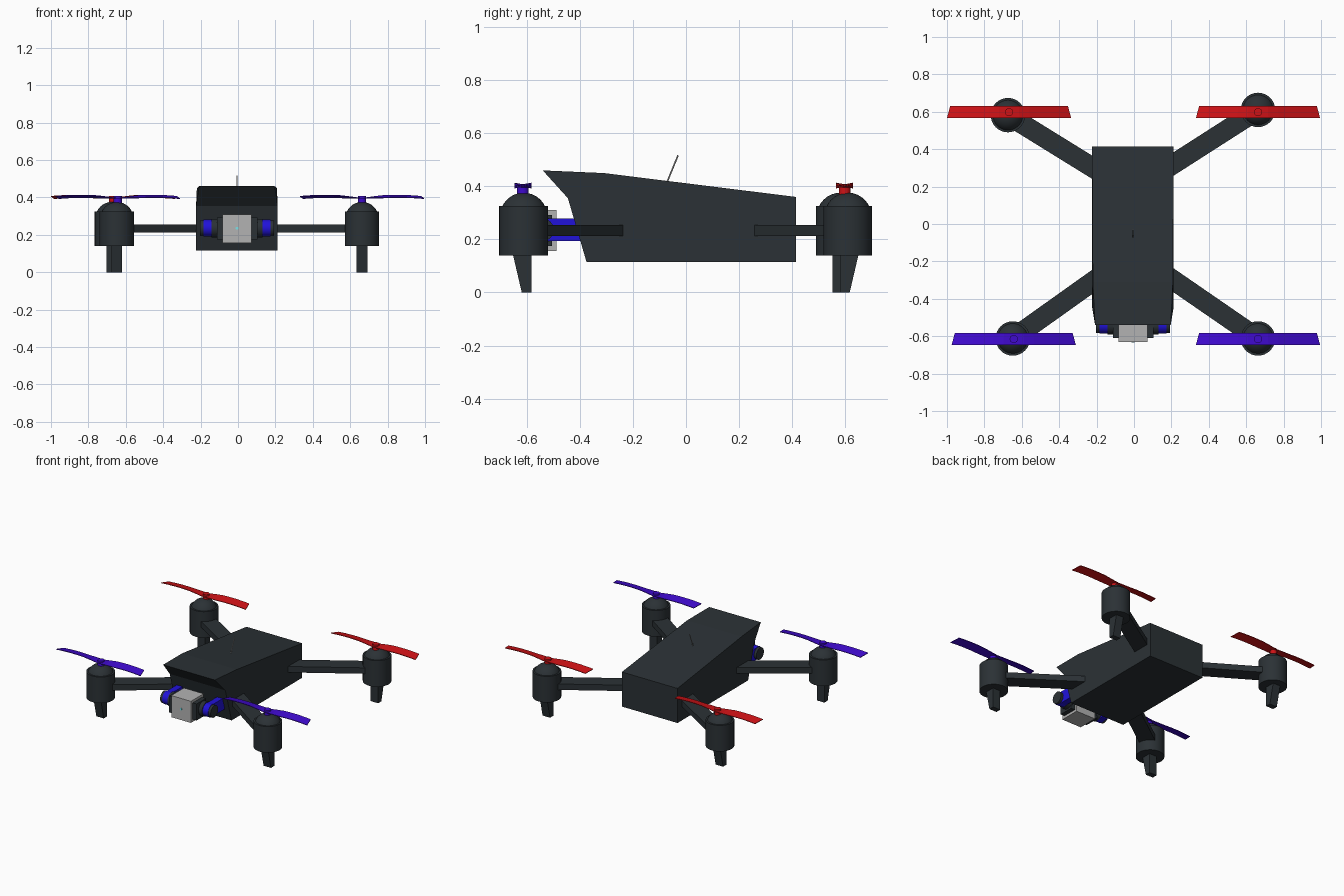
import bpy, bmesh, math
from mathutils import Vector, Matrix

if "Cube" in bpy.data.objects:
    bpy.data.objects.remove(bpy.data.objects["Cube"])


def material(name, rgb):
    m = bpy.data.materials.new(name)
    m.diffuse_color = (*rgb, 1)
    m.use_nodes = True
    m.node_tree.nodes["Principled BSDF"].inputs["Base Color"].default_value = m.diffuse_color
    return m


SLATE = material("slate", (0.024, 0.031, 0.036))
RED = material("red", (0.62, 0.006, 0.008))
VIOLET = material("violet", (0.05, 0.003, 0.62))
BLUE = material("blue", (0.015, 0.006, 0.7))
GREY = material("light_grey", (0.45, 0.45, 0.45))
CYAN = material("cyan", (0.2, 0.75, 0.8))


def finish(name, bm, mat, smooth=False):
    bmesh.ops.recalc_face_normals(bm, faces=bm.faces)
    me = bpy.data.meshes.new(name)
    bm.to_mesh(me)
    bm.free()
    ob = bpy.data.objects.new(name, me)
    bpy.context.collection.objects.link(ob)
    me.materials.append(mat)
    if smooth:
        bpy.ops.object.select_all(action='DESELECT')
        ob.select_set(True)
        bpy.context.view_layer.objects.active = ob
        bpy.ops.object.shade_smooth_by_angle(angle=math.radians(35))
    return ob


def loft(name, rings, mat):
    """Skin consecutive rings of points and cap both ends."""
    bm = bmesh.new()
    vs = [[bm.verts.new(p) for p in r] for r in rings]
    n = len(vs[0])
    for a, b in zip(vs, vs[1:]):
        for i in range(n):
            j = (i + 1) % n
            bm.faces.new((a[i], a[j], b[j], b[i]))
    bm.faces.new(vs[0])
    bm.faces.new(vs[-1])
    return finish(name, bm, mat)


def box(name, lo, hi, mat):
    rings = [[(lo[0], lo[1], z), (hi[0], lo[1], z), (hi[0], hi[1], z), (lo[0], hi[1], z)]
             for z in (lo[2], hi[2])]
    return loft(name, rings, mat)


def rod(name, a, b, r, mat, sides=32):
    a, b = Vector(a), Vector(b)
    d = b - a
    mx = Matrix.Translation((a + b) / 2) @ d.to_track_quat('Z', 'Y').to_matrix().to_4x4()
    bm = bmesh.new()
    bmesh.ops.create_cone(bm, cap_ends=True, segments=sides, radius1=r, radius2=r,
                          depth=d.length, matrix=mx)
    return finish(name, bm, mat, True)


# Body: side profile (y, z, half width), with a narrower overhanging front lip
CX = -0.006
profile = [(-0.54, 0.46, 0.202), (-0.31, 0.45, 0.214), (0.415, 0.36, 0.218),
           (0.415, 0.115, 0.218), (-0.375, 0.115, 0.218), (-0.445, 0.355, 0.218)]
loft("body", [[(CX + s * w, y, z) for y, z, w in profile] for s in (-1, 1)], SLATE)

# Antenna
rod("antenna", (CX, -0.08, 0.395), (CX, -0.03, 0.517), 0.003, GREY, 8)


def propeller(name, cx, cy, mat):
    """Two slightly arched, oppositely pitched blades."""
    rings = []
    for i in range(-6, 7):
        t = i / 6
        z = 0.395 + 0.011 * math.sin(abs(t) * math.pi * 0.85)
        tilt = 0.006 * max(-1, min(1, 3 * t))
        f, b = cx + 0.332 * t, cx + 0.315 * t
        rings.append([(f, cy - 0.032, z - tilt - 0.002), (b, cy + 0.032, z + tilt - 0.002),
                      (b, cy + 0.032, z + tilt + 0.002), (f, cy - 0.032, z - tilt + 0.002)])
    loft(name, rings, mat)


# Four corners: label, pod x, pod y, arm root y, propeller x, propeller y, colour
corners = [("front_right", 0.663, -0.612, -0.30, 0.663, -0.615, VIOLET),
           ("front_left", -0.648, -0.612, -0.30, -0.643, -0.615, VIOLET),
           ("rear_right", 0.663, 0.61, 0.32, 0.663, 0.598, RED),
           ("rear_left", -0.674, 0.582, 0.295, -0.668, 0.598, RED)]
for label, x, y, root, px, py, col in corners:
    sx, sy = math.copysign(1, x), math.copysign(1, y)
    # Arm
    tip = Vector((x, y, 0.234))
    base = Vector((sx * 0.21, root, 0.234))
    d = (tip - base).normalized()
    base -= d * 0.1
    w = Vector((-d.y, d.x, 0)) * 0.053
    h = Vector((0, 0, 0.021))
    loft(label + "_arm", [[p - w - h, p + w - h, p + w + h, p - w + h] for p in (base, tip)], SLATE)
    # Motor pod with domed top
    rod(label + "_motor_pod", (x, y, 0.14), (x, y, 0.325), 0.092, SLATE)
    bm = bmesh.new()
    bmesh.ops.create_uvsphere(bm, u_segments=32, v_segments=16, radius=0.089,
                              matrix=Matrix.Translation((x, y, 0.287)))
    finish(label + "_motor_dome", bm, SLATE, True)
    # Tapered foot, upright on its inner side
    yi = y - sy * 0.03
    loft(label + "_foot",
         [[(x - 0.029, yi, z), (x + 0.029, yi, z), (x + 0.029, yi + sy * k, z), (x - 0.029, yi + sy * k, z)]
          for z, k in ((0, 0.037), (0.15, 0.072))], SLATE)
    # Hub and propeller
    rod(label + "_hub", (px, py, 0.36), (px, py, 0.408), 0.022, col, 16)
    propeller(label + "_propeller", px, py, col)

# Camera and its gimbal
GX = -0.005
box("camera", (GX - 0.077, -0.63, 0.157), (GX + 0.077, -0.488, 0.31), GREY)
rod("camera_lens", (GX, -0.634, 0.235), (GX, -0.62, 0.235), 0.008, CYAN, 12)
for side, s in (("left", -1), ("right", 1)):
    def gx(v):
        return GX + s * v
    lo, hi = sorted((gx(0.136), gx(0.18)))
    box(side + "_gimbal_arm", (lo, -0.54, 0.194), (hi, -0.36, 0.278), BLUE)
    rod(side + "_gimbal_ring", (gx(0.136), -0.54, 0.236), (gx(0.18), -0.54, 0.236), 0.045, BLUE, 24)
    rod(side + "_gimbal_cap", (gx(0.18), -0.54, 0.236), (gx(0.198), -0.54, 0.236), 0.042, SLATE, 24)
    rod(side + "_gimbal_motor", (gx(0.1), -0.54, 0.236), (gx(0.136), -0.54, 0.236), 0.05, SLATE, 24)
    lo, hi = sorted((gx(0.07), gx(0.108)))
    box(side + "_camera_bracket", (lo, -0.61, 0.175), (hi, -0.505, 0.292), SLATE)
